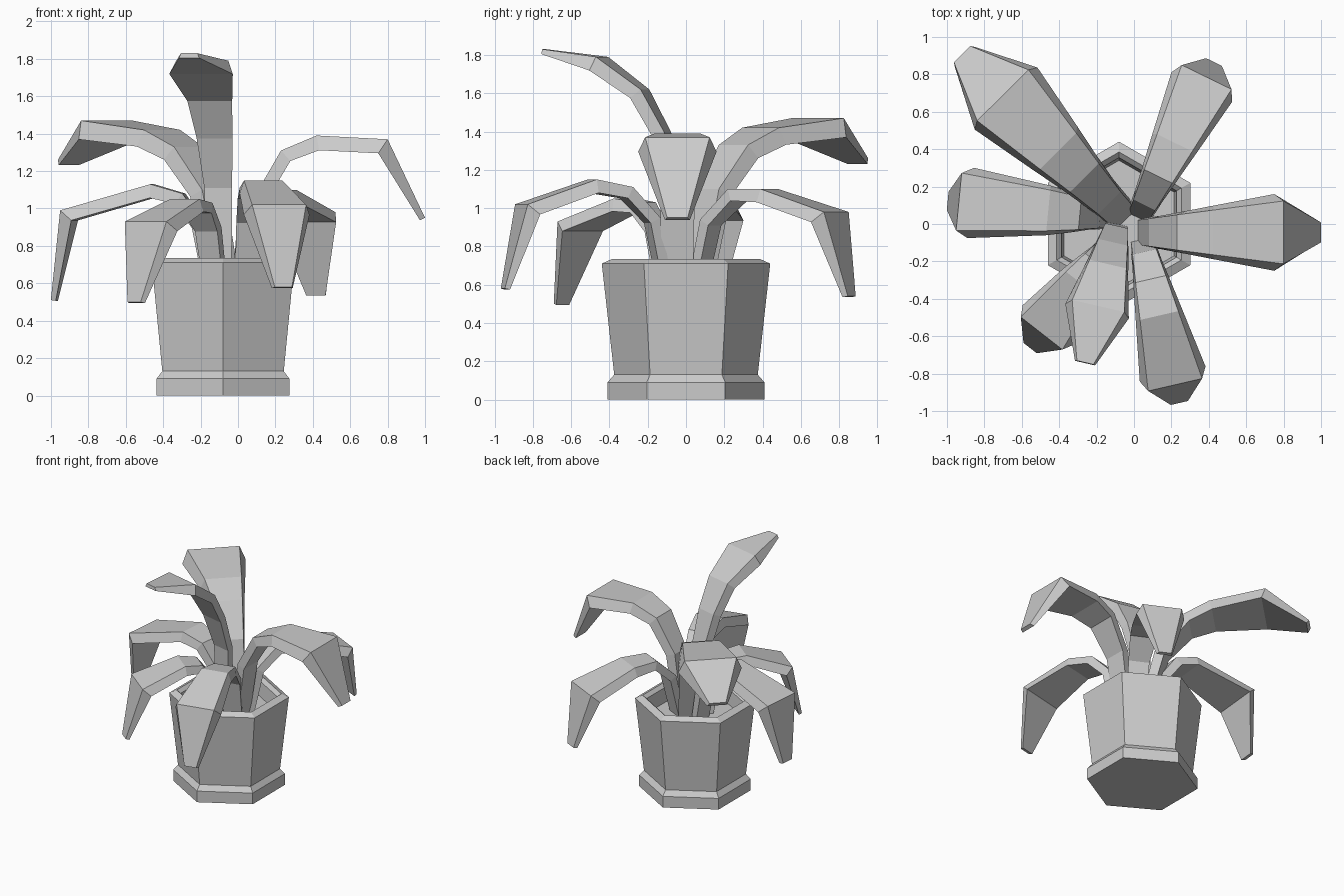
import bpy, math
from mathutils import Vector

if "Cube" in bpy.data.objects:
    bpy.data.objects.remove(bpy.data.objects["Cube"])


def make_mesh(name, rings):
    """Skin equal-sized rings of points and cap both ends."""
    n = len(rings[0])
    verts = [p for ring in rings for p in ring]
    faces = []
    for i in range(len(rings) - 1):
        for k in range(n):
            a, b = i * n + k, i * n + (k + 1) % n
            faces.append((a, b, b + n, a + n))
    faces.append(tuple(reversed(range(n))))
    faces.append(tuple(range(len(verts) - n, len(verts))))
    mesh = bpy.data.meshes.new(name)
    mesh.from_pydata(verts, [], faces)
    obj = bpy.data.objects.new(name, mesh)
    bpy.context.collection.objects.link(obj)
    return obj


# Hexagonal pot: foot, tapered wall, rim, inner wall, soil level
POT_X = -0.08
profile = [(0.41, 0), (0.41, 0.09), (0.375, 0.13), (0.44, 0.71),
           (0.385, 0.735), (0.355, 0.71), (0.34, 0.60)]
make_mesh("flower_pot", [
    [(POT_X + r * math.cos(math.radians(90 + 60 * k)),
      r * math.sin(math.radians(90 + 60 * k)), z) for k in range(6)]
    for r, z in profile])

WIDTHS = [0.16, 0.18, 0.23, 0.29, 0.41, 0.13]
THICK = [0.06, 0.07, 0.075, 0.08, 0.09, 0.03]


def leaf(name, base, azimuth, scale, path):
    """Arching leaf: trapezoid section swept along (reach, height) points."""
    a = math.radians(azimuth)
    out = Vector((math.cos(a), math.sin(a), 0))
    side = Vector((-math.sin(a), math.cos(a), 0))
    origin = Vector((base[0], base[1], 0))
    pts = [Vector(p) for p in path]
    rings = []
    for i, p in enumerate(pts):
        t = Vector((0, 0))
        if i > 0:
            t += (p - pts[i - 1]).normalized()
        if i < len(pts) - 1:
            t += (pts[i + 1] - p).normalized()
        t.normalize()
        low = p + Vector((t.y, -t.x)) * THICK[i] * scale
        half = WIDTHS[i] * scale / 2
        top_c = origin + out * p.x + Vector((0, 0, p.y))
        low_c = origin + out * low.x + Vector((0, 0, low.y))
        rings.append([top_c + side * half * 0.82, top_c - side * half * 0.82,
                      low_c - side * half, low_c + side * half])
    make_mesh(name, rings)


# Tall upper leaves
leaf("leaf_right", (0.02, -0.045), 0, 1.0,
     [(0, 0.58), (0.06, 1.05), (0.21, 1.31), (0.40, 1.39), (0.78, 1.37), (0.98, 0.95)])
leaf("leaf_back_left", (-0.04, 0.02), 134.7, 1.15,
     [(0, 0.58), (0.13, 1.10), (0.32, 1.33), (0.52, 1.42), (0.94, 1.47), (1.25, 1.26)])
leaf("leaf_upright", (-0.09, 0.0), -103, 0.85,
     [(0, 0.58), (0.01, 1.12), (0.10, 1.40), (0.22, 1.62), (0.45, 1.79), (0.76, 1.83)])

# Drooping lower leaves
leaf("leaf_left", (-0.12, 0.04), 174.5, 0.92,
     [(0, 0.58), (0.06, 0.92), (0.17, 1.08), (0.34, 1.13), (0.82, 0.99), (0.88, 0.51)])
leaf("leaf_front_left", (-0.10, -0.08), -128, 0.84,
     [(0, 0.58), (0.06, 0.90), (0.16, 1.03), (0.30, 1.05), (0.64, 0.93), (0.74, 0.50)])
leaf("leaf_front_right", (0.04, -0.08), -77, 0.88,
     [(0, 0.58), (0.07, 0.95), (0.22, 1.11), (0.42, 1.15), (0.80, 1.02), (0.90, 0.58)])
leaf("leaf_back_right", (0.02, 0.03), 64, 0.88,
     [(0, 0.58), (0.08, 0.94), (0.25, 1.10), (0.45, 1.10), (0.84, 0.98), (0.93, 0.54)])
